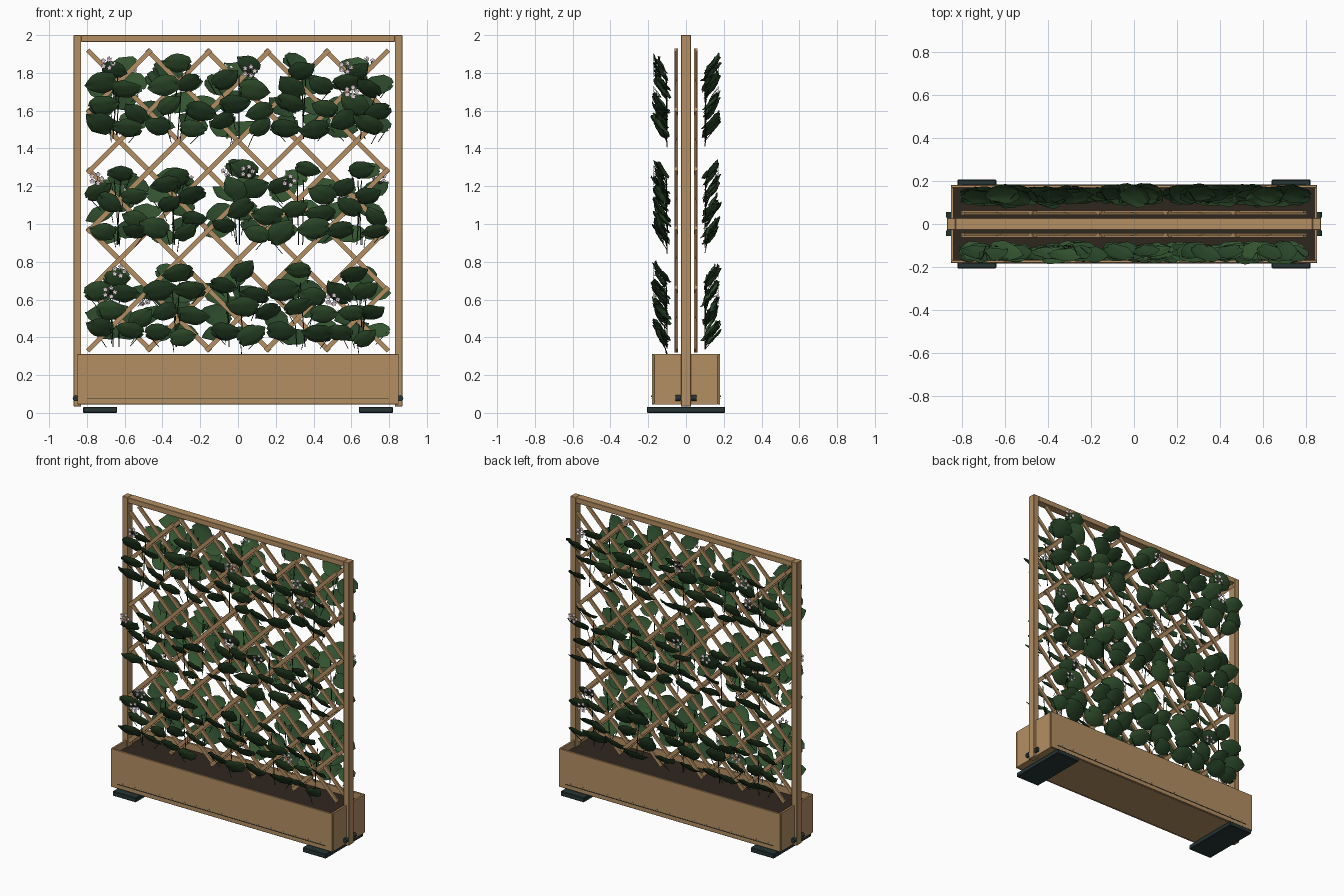
import bpy, bmesh, math, random
from mathutils import Matrix, Vector

if "Cube" in bpy.data.objects:
    bpy.data.objects.remove(bpy.data.objects["Cube"])

random.seed(7)


def material(name, rgb):
    m = bpy.data.materials.new(name)
    m.diffuse_color = (*rgb, 1)
    m.use_nodes = True
    m.node_tree.nodes["Principled BSDF"].inputs["Base Color"].default_value = m.diffuse_color
    return m


WOOD = material("wood", (0.46, 0.275, 0.125))
SOIL = material("soil", (0.03, 0.02, 0.013))
DARK = material("dark_metal", (0.02, 0.035, 0.035))
LEAF_A = material("leaf_dark", (0.022, 0.06, 0.022))
LEAF_B = material("leaf_light", (0.032, 0.085, 0.028))
STEM = material("stem", (0.012, 0.03, 0.012))
PETAL = material("petal", (0.75, 0.62, 0.68))


def finish(name, bm, mats, smooth=False):
    me = bpy.data.meshes.new(name)
    bm.to_mesh(me)
    bm.free()
    for m in mats:
        me.materials.append(m)
    for p in me.polygons:
        p.use_smooth = smooth
    ob = bpy.data.objects.new(name, me)
    bpy.context.collection.objects.link(ob)
    return ob


def add_box(bm, lo, hi, M=Matrix()):
    lo, hi = Vector(lo), Vector(hi)
    S = Matrix.Diagonal((*(hi - lo), 1))
    bmesh.ops.create_cube(bm, size=1, matrix=M @ Matrix.Translation((lo + hi) / 2) @ S)


def box(name, lo, hi, mat, bevel=0.0):
    bm = bmesh.new()
    add_box(bm, lo, hi)
    if bevel:
        bmesh.ops.bevel(bm, geom=bm.edges[:], offset=bevel, segments=1, affect='EDGES')
    return finish(name, bm, [mat])


def add_rod(bm, a, b, r, sides=8):
    a, b = Vector(a), Vector(b)
    d = b - a
    M = Matrix.Translation((a + b) / 2) @ d.to_track_quat('Z', 'Y').to_matrix().to_4x4()
    return bmesh.ops.create_cone(bm, cap_ends=True, segments=sides, radius1=r, radius2=r,
                                 depth=d.length, matrix=M)["verts"]


# planter box with soil
for s, n in ((-1, "front"), (1, "back")):
    ys = sorted((s * 0.168, s * 0.181))
    box(f"planter_{n}_board", (-0.851, ys[0], 0.045), (0.851, ys[1], 0.311), WOOD, 0.002)
    ys = sorted((s * 0.18, s * 0.1835))
    box(f"{n}_drip_strip", (-0.8, ys[0], 0.073), (0.8, ys[1], 0.077), DARK)
    bm = bmesh.new()
    for i in range(17):
        x = -0.76 + i * 0.095
        add_rod(bm, (x, s * 0.179, 0.088), (x, s * 0.184, 0.088), 0.003)
    finish(f"{n}_screws", bm, [WOOD])
for s, n in ((-1, "left"), (1, "right")):
    xs = sorted((s * 0.838, s * 0.851))
    box(f"planter_{n}_end", (xs[0], -0.168, 0.045), (xs[1], 0.168, 0.311), WOOD)
    # posts, feet and through bolts
    xs = sorted((s * 0.83, s * 0.87))
    box(f"{n}_post", (xs[0], -0.027, 0.035), (xs[1], 0.027, 2.0), WOOD, 0.002)
    xs = sorted((s * 0.64, s * 0.82))
    box(f"{n}_foot", (xs[0], -0.207, 0.0), (xs[1], 0.207, 0.032), DARK, 0.004)
    bm = bmesh.new()
    add_rod(bm, (s * 0.859, -0.05, 0.078), (s * 0.859, 0.05, 0.078), 0.011, 12)
    for e in (-1, 1):
        add_rod(bm, (s * 0.859, e * 0.03, 0.078), (s * 0.859, e * 0.055, 0.078), 0.016, 12)
    finish(f"{n}_bolt", bm, [DARK])
box("planter_floor", (-0.838, -0.168, 0.045), (0.838, 0.168, 0.06), WOOD)
box("soil", (-0.838, -0.168, 0.06), (0.838, 0.168, 0.265), SOIL)
box("top_rail", (-0.83, -0.027, 1.963), (0.83, 0.027, 2.0), WOOD, 0.002)

# diagonal trellis on each side of the frame
P, H, ZC = 0.314, 0.785, 1.125
for s, n in ((-1, "front"), (1, "back")):
    bm = bmesh.new()
    for d in (-1, 1):
        y = s * (0.052 + d * 0.0045)
        for k in range(-4, 5):
            half = (H - abs(k) * P / 2) * math.sqrt(2) + 0.016
            M = Matrix.Translation((k * P / 2, y, ZC - d * k * P / 2)) @ Matrix.Rotation(-d * math.pi / 4, 4, 'Y')
            add_box(bm, (-half, -0.0055, -0.0125), (half, 0.0055, 0.0125), M)
    finish(f"{n}_trellis", bm, [WOOD])

# broad leaf: (distance along midrib, half width)
OUTLINE = [(-0.085, 0.012), (-0.07, 0.046), (-0.035, 0.068), (0.0, 0.07),
           (0.035, 0.058), (0.065, 0.036), (0.083, 0.014), (0.094, 0.001)]


def add_leaf(bm, M, mat, phase):
    rows = []
    for l, w in OUTLINE:
        row = []
        for c in (-1, -0.66, -0.33, 0, 0.33, 0.66, 1):
            h = 0.016 - 3.6 * (c * w) ** 2 - 2.6 * l * l - (0.004 if c == 0 else 0)
            h += 0.005 * abs(c) * math.sin(l * 75 + c * 4 + phase)
            row.append(bm.verts.new(M @ Vector((c * w, l - 0.012 * abs(c) * (l < -0.05), h))))
        rows.append(row)
    for a, b in zip(rows, rows[1:]):
        for i in range(6):
            bm.faces.new((a[i], a[i + 1], b[i + 1], b[i])).material_index = mat


def add_blossom(bm, M):
    for k in range(5):
        R = M @ Matrix.Rotation(k * math.tau / 5, 4, 'Z')
        pts = [(0, 0, 0), (0.005, 0.007, 0.002), (0.004, 0.013, 0.004), (-0.004, 0.013, 0.004), (-0.005, 0.007, 0.002)]
        bm.faces.new([bm.verts.new(R @ Vector(p)) for p in pts])


# climbing plants: leaf clusters in five columns and three rows
COLUMNS = (-0.65, -0.335, 0.03, 0.34, 0.635)
ROWS = (0.57, 1.11, 1.67)
OFFSETS = [(0.0, 0.16), (-0.085, 0.08), (0.07, 0.06), (-0.03, -0.02), (0.11, -0.06), (-0.08, -0.14), (0.07, -0.15)]
FLOWERS = [(-0.69, 1.85), (0.06, 1.81), (0.57, 1.83), (0.6, 1.7), (-0.75, 1.24),
           (0.05, 1.28), (0.27, 1.23), (-0.68, 0.64), (-0.63, 0.75), (0.5, 0.6)]
for side, n in ((0, "front"), (1, "back")):
    turn = Matrix.Rotation(math.pi * side, 4, 'Z')
    leaves, stems, blooms = bmesh.new(), bmesh.new(), bmesh.new()
    for zc in ROWS:
        for xc in COLUMNS:
            root = Vector((xc + random.uniform(-0.03, 0.03), -0.1, zc - 0.22))
            crown = Vector((root.x + random.uniform(-0.03, 0.03), -0.105, zc + 0.12))
            for stem in add_rod(stems, root, crown, 0.0028, 5):
                stem.co = turn @ stem.co
            for ox, oz in OFFSETS:
                x = max(-0.735, min(0.735, xc + ox + random.uniform(-0.035, 0.035)))
                z = zc + oz + random.uniform(-0.025, 0.025)
                pos = Vector((x, -0.135 + random.uniform(-0.01, 0.01), z))
                tilt = math.radians(90 + random.uniform(26, 48))
                roll = random.choice((-1, 1)) * random.uniform(0.7, 2.1)
                size = random.uniform(0.72, 0.95)
                M = (Matrix.Translation(pos) @ Matrix.Rotation(random.uniform(-0.3, 0.3), 4, 'Y')
                     @ Matrix.Rotation(tilt, 4, 'X') @ Matrix.Rotation(roll, 4, 'Z') @ Matrix.Scale(size, 4))
                add_leaf(leaves, turn @ M, random.randint(0, 1), random.uniform(0, 6))
                base = M @ Vector((0, -0.08, 0))
                foot = Vector((base.x * 0.6 + root.x * 0.4, -0.1, base.z - 0.07))
                add_rod(stems, turn @ base, turn @ foot, 0.002, 5)
    for x, z in FLOWERS:
        for k in range(5):
            a = k * math.tau / 5
            p = Vector((x + 0.028 * math.cos(a), -0.168, z + 0.024 * math.sin(a)))
            add_blossom(blooms, turn @ Matrix.Translation(p) @ Matrix.Rotation(math.radians(90), 4, 'X'))
            add_rod(stems, turn @ p, turn @ Vector((x, -0.13, z - 0.03)), 0.0012, 4)
    finish(f"{n}_leaves", leaves, [LEAF_A, LEAF_B], True)
    finish(f"{n}_stems", stems, [STEM])
    finish(f"{n}_blossoms", blooms, [PETAL])
